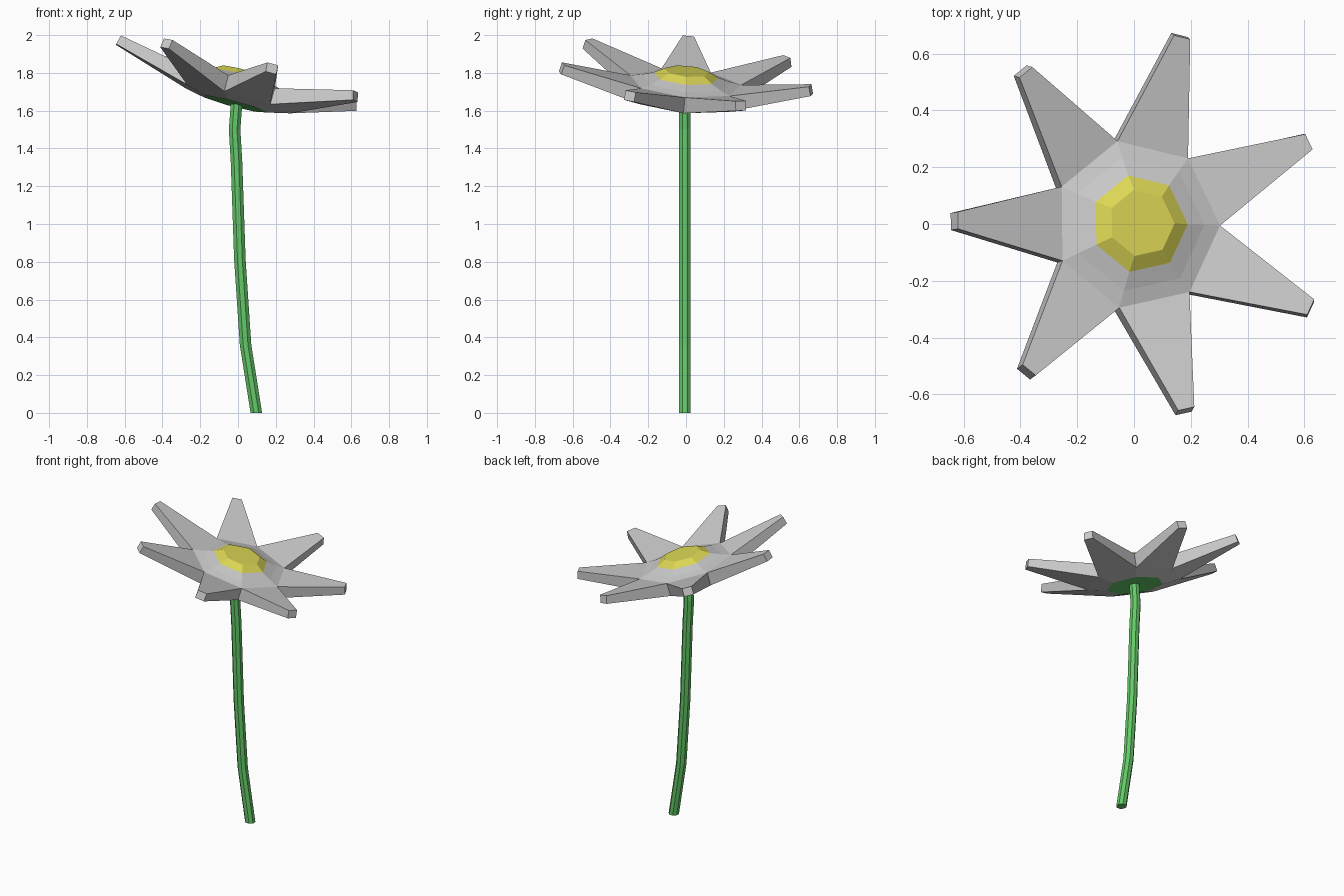
import bpy, bmesh
from math import sin, cos, pi
from mathutils import Vector, Matrix

if "Cube" in bpy.data.objects:
    bpy.data.objects.remove(bpy.data.objects["Cube"])

N = 7                                   # petals / sides of the head
STEM_SIDES = 8
axis = Vector((0.249, 0.087, 0.965)).normalized()
TILT = (Matrix.Translation((-0.018, -0.012, 1.635))
        @ Vector((0, 0, 1)).rotation_difference(axis).to_matrix().to_4x4())


def material(name, rgb):
    m = bpy.data.materials.new(name)
    m.diffuse_color = (*rgb, 1)
    m.use_nodes = True
    m.node_tree.nodes["Principled BSDF"].inputs["Base Color"].default_value = m.diffuse_color
    return m


def finish(bm, name, mat=None, matrix=None):
    bmesh.ops.remove_doubles(bm, verts=bm.verts, dist=1e-5)
    bmesh.ops.recalc_face_normals(bm, faces=bm.faces)
    if matrix:
        bm.transform(matrix)
    me = bpy.data.meshes.new(name)
    bm.to_mesh(me)
    bm.free()
    ob = bpy.data.objects.new(name, me)
    bpy.context.collection.objects.link(ob)
    if mat:
        me.materials.append(mat)
    return ob


def ring(bm, r, h, n=N, cx=0, cy=0, phase=0):
    return [bm.verts.new((cx + r * cos(2 * pi * i / n + phase),
                          cy + r * sin(2 * pi * i / n + phase), h)) for i in range(n)]


def bridge(bm, a, b):
    n = len(a)
    for i in range(n):
        j = (i + 1) % n
        bm.faces.new((a[i], a[j], b[j], b[i]))


green = material("green", (0.13, 0.58, 0.14))
yellow = material("yellow", (0.72, 0.68, 0.09))

# Petals with the grey collar around the centre
bm = bmesh.new()
base = ring(bm, 0.18, 0.0)
low = ring(bm, 0.298, 0.026)
top = ring(bm, 0.302, 0.114)
collar = ring(bm, 0.242, 0.128)
rim = ring(bm, 0.175, 0.15)
bridge(bm, base, low)
bridge(bm, top, collar)
bridge(bm, collar, rim)
for i in range(N):
    j = (i + 1) % N
    a = 2 * pi * (i + 0.5) / N
    out, side = Vector((cos(a), sin(a), 0)), Vector((-sin(a), cos(a), 0))
    tip = [bm.verts.new(out * r + side * s + Vector((0, 0, h)))
           for r, s, h in ((0.686, -0.03, 0.15), (0.686, 0.03, 0.15),
                           (0.673, 0.03, 0.2), (0.673, -0.03, 0.2))]
    root = [low[i], low[j], top[j], top[i]]
    bridge(bm, root, tip)
    bm.faces.new(tip)
finish(bm, "petals", None, TILT)

# Yellow centre
bm = bmesh.new()
outer, inner = ring(bm, 0.175, 0.15), ring(bm, 0.12, 0.18)
bridge(bm, outer, inner)
bm.faces.new(inner)
finish(bm, "flower_centre", yellow, TILT)

# Green underside of the head
bm = bmesh.new()
bm.faces.new(list(reversed(ring(bm, 0.18, 0.0))))
ob = finish(bm, "calyx", green, TILT)
if ob.data.polygons[0].normal.z > 0:
    ob.data.flip_normals()

# Bent stem
bm = bmesh.new()
path = [(0.097, 0), (0.04, 0.36), (0.01, 0.81), (-0.008, 1.33), (-0.018, 1.5), (-0.008, 1.635)]
rings = [ring(bm, 0.033, z, STEM_SIDES, x, -0.006, pi / STEM_SIDES) for x, z in path]
for a, b in zip(rings, rings[1:]):
    bridge(bm, a, b)
bm.faces.new(rings[0])
bm.faces.new(rings[-1])
finish(bm, "stem", green)
